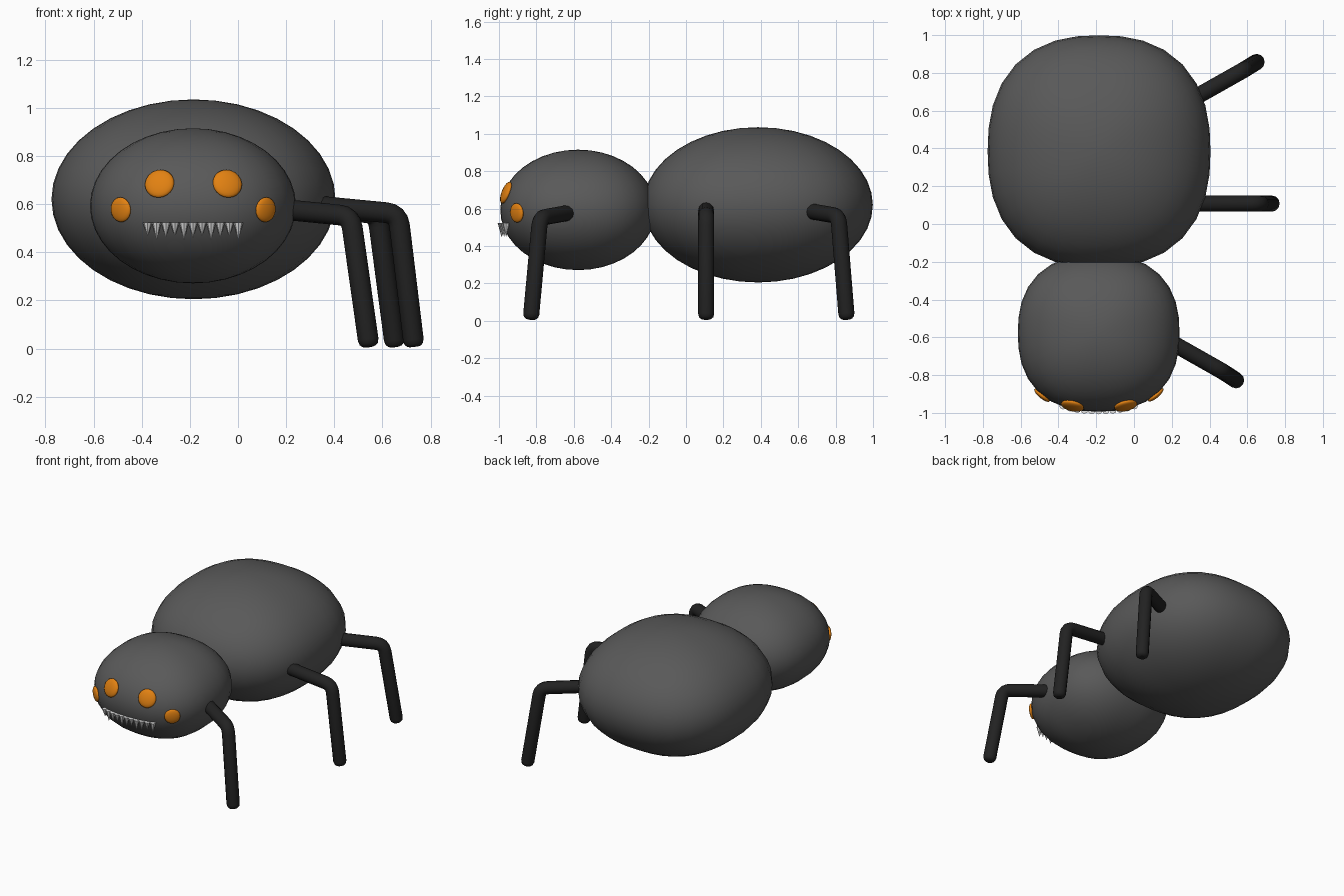
import bpy, bmesh, math
from mathutils import Vector, Matrix

if "Cube" in bpy.data.objects:
    bpy.data.objects.remove(bpy.data.objects["Cube"])


def material(name, rgb):
    m = bpy.data.materials.new(name)
    m.diffuse_color = (*rgb, 1)
    m.use_nodes = True
    m.node_tree.nodes["Principled BSDF"].inputs["Base Color"].default_value = m.diffuse_color
    return m


GREY = material("body grey", (0.1, 0.1, 0.1))
BLACK = material("leg black", (0.016, 0.016, 0.016))
ORANGE = material("eye orange", (0.76, 0.22, 0.006))
WHITE = material("tooth white", (0.75, 0.75, 0.75))
POWER = 2.4  # squareness of the bodies in plan

HEAD_C, HEAD_R = Vector((-0.187, -0.577, 0.593)), Vector((0.428, 0.416, 0.322))
ABDO_C, ABDO_R = Vector((-0.185, 0.385, 0.62)), Vector((0.59, 0.614, 0.415))


def finish(name, bm, mat, smooth=True):
    me = bpy.data.meshes.new(name)
    bmesh.ops.recalc_face_normals(bm, faces=bm.faces)
    bm.to_mesh(me)
    bm.free()
    me.materials.append(mat)
    for p in me.polygons:
        p.use_smooth = smooth
    ob = bpy.data.objects.new(name, me)
    bpy.context.collection.objects.link(ob)
    return ob


def rounded_body(name, centre, radii):
    """Ellipsoid with a slightly squared plan."""
    bm = bmesh.new()
    bmesh.ops.create_uvsphere(bm, u_segments=32, v_segments=20, radius=1)
    for v in bm.verts:
        flat = math.hypot(v.co.x, v.co.y)
        if flat > 1e-5:
            c, s = abs(v.co.x) / flat, abs(v.co.y) / flat
            k = (c ** POWER + s ** POWER) ** (-1 / POWER)
            v.co.x *= k
            v.co.y *= k
        v.co = centre + v.co * radii
    return finish(name, bm, GREY)


def face_point(x, z):
    """Point and outward normal on the front of the head."""
    u, w = (x - HEAD_C.x) / HEAD_R.x, (z - HEAD_C.z) / HEAD_R.z
    f = math.sqrt(1 - w * w)
    v = (f ** POWER - abs(u) ** POWER) ** (1 / POWER)
    n = Vector((math.copysign((abs(u) / f) ** (POWER - 1), u) / HEAD_R.x,
                -(v / f) ** (POWER - 1) / HEAD_R.y, w / HEAD_R.z))
    return Vector((x, HEAD_C.y - v * HEAD_R.y, z)), n.normalized()


def leg(name, start, knee, foot, r=0.043):
    """Bent tube with a rounded knee and rounded ends."""
    a, k, f = Vector(start), Vector(knee), Vector(foot)
    d1, d2 = (k - a).normalized(), (f - k).normalized()
    p0, p1 = k - d1 * 0.05, k + d2 * 0.05
    path = [(a, 1.0)]
    for i in range(5):  # knee bend
        t = i / 4
        path.append((p0 * (1 - t) ** 2 + k * 2 * t * (1 - t) + p1 * t * t, 1.0))
    for back, w in ((0.03, 1.0), (0.012, 0.88), (0.003, 0.65), (0, 0.4)):
        path.append((f - d2 * back, w))
    cu = bpy.data.curves.new(name, 'CURVE')
    cu.dimensions = '3D'
    cu.bevel_depth, cu.bevel_resolution, cu.use_fill_caps = r, 4, True
    sp = cu.splines.new('POLY')
    sp.points.add(len(path) - 1)
    for pt, (co, w) in zip(sp.points, path):
        pt.co, pt.radius = (*co, 1), w
    cu.materials.append(BLACK)
    ob = bpy.data.objects.new(name, cu)
    bpy.context.collection.objects.link(ob)
    bpy.ops.object.select_all(action='DESELECT')
    ob.select_set(True)
    bpy.context.view_layer.objects.active = ob
    bpy.ops.object.convert(target='MESH')
    bpy.ops.object.shade_smooth_by_angle(angle=math.radians(50))


# Bodies
rounded_body("abdomen", ABDO_C, ABDO_R)
rounded_body("head", HEAD_C, HEAD_R)

# Legs, one side only
leg("front_leg", (0.15, -0.60, 0.582), (0.468, -0.78, 0.55), (0.545, -0.83, 0.007))
leg("middle_leg", (0.28, 0.108, 0.597), (0.665, 0.108, 0.56), (0.732, 0.108, 0.007))
leg("rear_leg", (0.27, 0.64, 0.59), (0.58, 0.815, 0.56), (0.653, 0.86, 0.007))

# Eyes: flattened balls lying on the face
for name, x, z, r in (("inner_eye_left", -0.326, 0.685, 0.062),
                      ("inner_eye_right", -0.044, 0.685, 0.062),
                      ("outer_eye_left", -0.487, 0.577, 0.052),
                      ("outer_eye_right", 0.115, 0.577, 0.052)):
    p, n = face_point(x, z)
    bm = bmesh.new()
    bmesh.ops.create_uvsphere(bm, u_segments=20, v_segments=12, radius=r)
    turn = n.to_track_quat('Z', 'Y').to_matrix().to_4x4()
    bmesh.ops.transform(bm, verts=bm.verts, matrix=Matrix.Translation(p)
                        @ turn @ Matrix.Diagonal((1, 1, 0.32, 1)))
    finish(name, bm, ORANGE)

# Teeth: a row of cones following the face
bm = bmesh.new()
COUNT = 11
for i in range(COUNT):
    x = -0.187 + 0.375 * (i / (COUNT - 1) - 0.5)
    p, n = face_point(x, 0.525)
    length = (0.055, 0.072, 0.062)[i % 3]
    bmesh.ops.create_cone(bm, cap_ends=True, segments=8, radius1=0.02, radius2=0.001,
                          depth=length, matrix=Matrix.Translation(
                              p + n * 0.004 - Vector((0, 0, length / 2)))
                          @ Matrix.Rotation(math.pi, 4, 'X'))
finish("teeth", bm, WHITE, smooth=False)
